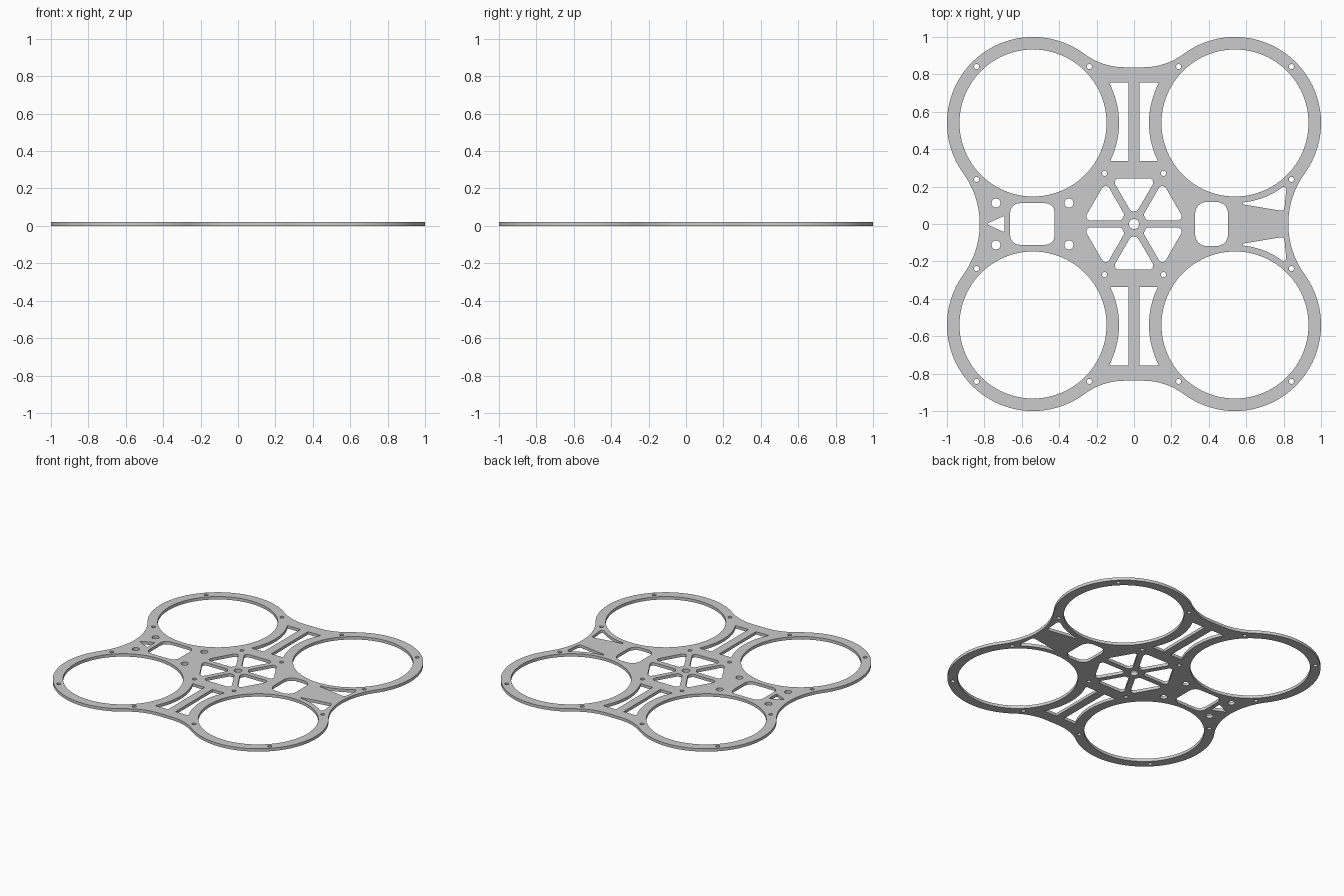
import bpy, bmesh
from math import sin, cos, tan, atan2, pi, sqrt, radians
from mathutils import Vector

if "Cube" in bpy.data.objects:
    bpy.data.objects.remove(bpy.data.objects["Cube"])

THICK = 0.021
RC, RO, RI = 0.54, 0.46, 0.393   # ring centre, outer and inner radius
loops = []


def arc(cx, cy, r, a0, a1, n):
    return [(cx + r * cos(a0 + (a1 - a0) * i / n), cy + r * sin(a0 + (a1 - a0) * i / n)) for i in range(n + 1)]


def circle(cx, cy, r, n=24):
    loops.append(arc(cx, cy, r, 0, 2 * pi, n)[:-1])


def mirror(pts, sx, sy):
    return [(x * sx, y * sy) for x, y in pts]


def rounded(corners, n=6):
    """Round each (x, y, radius) corner of a closed polygon."""
    out = []
    for i, (x, y, r) in enumerate(corners):
        p = Vector((x, y))
        if r == 0:
            out.append((x, y))
            continue
        u = (Vector(corners[i - 1][:2]) - p).normalized()
        v = (Vector(corners[(i + 1) % len(corners)][:2]) - p).normalized()
        half = u.angle(v) / 2
        c = p + (u + v).normalized() * (r / sin(half))
        s, e = p + u * (r / tan(half)) - c, p + v * (r / tan(half)) - c
        a0 = atan2(s.y, s.x)
        d = (atan2(e.y, e.x) - a0 + pi) % (2 * pi) - pi
        out += arc(c.x, c.y, r, a0, a0 + d, n)
    return out


def box(x0, x1, h, r):
    loops.append(rounded([(x0, -h, r), (x1, -h, r), (x1, h, r), (x0, h, r)], 8))


# Outer outline: one quarter, then mirrored
SIDE, TOP, FLAT = 0.825, 0.838, 0.05
r1 = (RC**2 + (SIDE - RC)**2 - RO**2) / (2 * (RO - (SIDE - RC)))
r2 = ((RC - FLAT)**2 + (TOP - RC)**2 - RO**2) / (2 * (RO - (TOP - RC)))
a1 = atan2(-RC, SIDE + r1 - RC)
a2 = atan2(TOP + r2 - RC, FLAT - RC)
quarter = (arc(SIDE + r1, 0, r1, pi, pi + a1, 12) + arc(RC, RC, RO, a1, a2, 40)[1:-1]
           + arc(FLAT, TOP + r2, r2, a2 - pi, -pi / 2, 12))
half = quarter + mirror(quarter, -1, 1)[::-1]
loops.append(half[:-1] + mirror(half, 1, -1)[::-1][:-1])

for sx in (1, -1):
    for sy in (1, -1):
        # Rotor openings and their screw holes
        circle(sx * RC, sy * RC, RI, 96)
        for dx, dy in ((0.302, 0.302), (-0.302, 0.302), (0.302, -0.302), (-0.382, -0.269)):
            circle(sx * (RC + dx), sy * (RC + dy), 0.014, 16)
        # Slots beside the front and rear spines
        y0, y1 = 0.336, 0.756
        b0 = pi + atan2(RC - y0, sqrt(RO**2 - (y0 - RC)**2))
        b1 = pi - atan2(y1 - RC, sqrt(RO**2 - (y1 - RC)**2))
        loops.append(mirror([(0.03, y1), (0.03, y0)] + arc(RC, RC, RO, b0, b1, 16), sx, sy))

# Spoked hub
circle(0, 0, 0.027)
for k in range(6):
    t = radians(30 + 60 * k)
    trap = []
    for d, s, r in ((0.244, -1, 0.022), (0.244, 1, 0.022), (0.068, 1, 0.02), (0.068, -1, 0.02)):
        w = s * (d * tan(pi / 6) - 0.019 / cos(pi / 6))
        trap.append((d * cos(t) - w * sin(t), d * sin(t) + w * cos(t), r))
    loops.append(rounded(trap))

# Left end: square window, mounting holes, arrow cut-out
box(-0.662, -0.424, 0.111, 0.05)
for x in (-0.738, -0.348):
    for y in (-0.112, 0.112):
        circle(x, y, 0.024)
loops.append(rounded([(-0.79, 0, 0.004), (-0.693, -0.044, 0.004), (-0.693, 0.044, 0.004)], 3))

# Right end: tall window and two swept cut-outs
box(0.327, 0.503, 0.118, 0.062)
upper = [(x, RC - sqrt(0.427**2 - (x - RC)**2), 0) for x in [0.58 + 0.0195 * i for i in range(11)]]
swept = rounded(upper + [(0.817, 0.215, 0.015), (0.803, 0.068, 0.018), (0.58, 0.105, 0)])
loops.append(swept)
loops.append(mirror(swept, 1, -1))

# Fill the profile, extrude it and turn it into a mesh
curve = bpy.data.curves.new("frame_plate", 'CURVE')
curve.dimensions = '2D'
curve.fill_mode = 'BOTH'
curve.extrude = THICK / 2
for pts in loops:
    sp = curve.splines.new('POLY')
    sp.points.add(len(pts) - 1)
    for p, (x, y) in zip(sp.points, pts):
        p.co = (x, y, 0, 1)
    sp.use_cyclic_u = True
plate = bpy.data.objects.new("frame_plate", curve)
bpy.context.collection.objects.link(plate)
bpy.context.view_layer.objects.active = plate
plate.select_set(True)
bpy.ops.object.convert(target='MESH')
plate = bpy.context.object
bm = bmesh.new()
bm.from_mesh(plate.data)
bmesh.ops.remove_doubles(bm, verts=bm.verts, dist=1e-5)
bmesh.ops.translate(bm, verts=bm.verts, vec=(0, 0, THICK / 2))
bmesh.ops.recalc_face_normals(bm, faces=bm.faces)
bm.to_mesh(plate.data)
bm.free()
bpy.ops.object.shade_smooth_by_angle(angle=radians(35))
